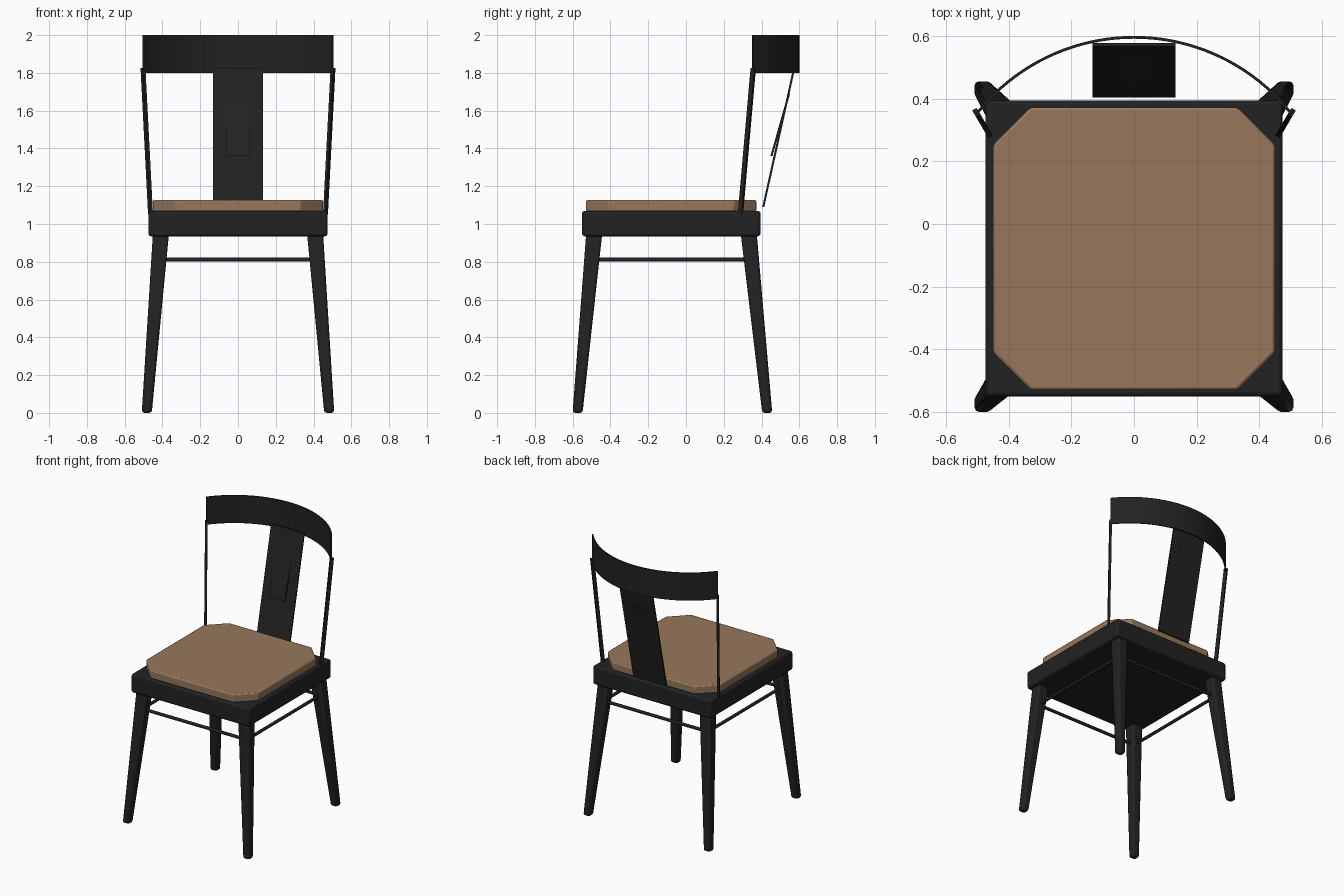
import bpy, bmesh, math
from mathutils import Vector, Matrix

if "Cube" in bpy.data.objects:
    bpy.data.objects.remove(bpy.data.objects["Cube"], do_unlink=True)


def make_material(name, rgb):
    mat = bpy.data.materials.new(name)
    mat.use_nodes = True
    mat.diffuse_color = (*rgb, 1)
    mat.node_tree.nodes["Principled BSDF"].inputs["Base Color"].default_value = (*rgb, 1)
    return mat


black = make_material("black_paint", (0.016, 0.016, 0.016))
tan = make_material("tan_leather", (0.31, 0.185, 0.108))


def finish(name, bm, mat, bevel=0, segments=2):
    bmesh.ops.recalc_face_normals(bm, faces=bm.faces)
    mesh = bpy.data.meshes.new(name)
    bm.to_mesh(mesh)
    bm.free()
    mesh.materials.append(mat)
    obj = bpy.data.objects.new(name, mesh)
    bpy.context.collection.objects.link(obj)
    if bevel:
        mod = obj.modifiers.new("soft_edges", "BEVEL")
        mod.width, mod.segments, mod.limit_method = bevel, segments, "ANGLE"
    bpy.ops.object.select_all(action="DESELECT")
    obj.select_set(True)
    bpy.context.view_layer.objects.active = obj
    bpy.ops.object.shade_smooth_by_angle(angle=math.radians(32))
    return obj


def loft(name, lower, upper, mat, bevel=0, segments=2):
    """Closed solid between two matching outlines."""
    bm = bmesh.new()
    a = [bm.verts.new(p) for p in lower]
    b = [bm.verts.new(p) for p in upper]
    bm.faces.new(a)
    bm.faces.new(b)
    for i in range(len(a)):
        j = (i + 1) % len(a)
        bm.faces.new((a[i], a[j], b[j], b[i]))
    return finish(name, bm, mat, bevel, segments)


def rectangle(centre, width, depth, angle=0):
    turn = Matrix.Rotation(angle, 3, "Z")
    return [Vector(centre) + turn @ Vector((sx * width / 2, sy * depth / 2, 0))
            for sx, sy in ((-1, -1), (1, -1), (1, 1), (-1, 1))]


def rod(name, start, end, radius):
    start, end = Vector(start), Vector(end)
    axis = end - start
    bm = bmesh.new()
    place = Matrix.Translation((start + end) / 2) @ axis.to_track_quat("Z", "Y").to_matrix().to_4x4()
    bmesh.ops.create_cone(bm, cap_ends=True, segments=12, radius1=radius,
                          radius2=radius, depth=axis.length, matrix=place)
    return finish(name, bm, black)


# Seat frame
loft("seat_frame", rectangle((0, -0.078, 0.935), 0.948, 0.945),
     rectangle((0, -0.078, 1.07), 0.948, 0.945), black, 0.015, 3)

# Cushion with clipped corners
hx, front, back, cut = 0.45, -0.53, 0.372, 0.12
outline = [(-hx + cut, front), (hx - cut, front), (hx, front + cut), (hx, back - cut),
           (hx - cut, back), (-hx + cut, back), (-hx, back - cut), (-hx, front + cut)]
loft("seat_cushion", [(x, y, 1.066) for x, y in outline],
     [(x, y, 1.127) for x, y in outline], tan, 0.009)

# Splayed tapering legs and slanted back posts
for side, sx in (("left", 1), ("right", -1)):
    for end, foot_y, top_y in (("front", -0.574, -0.486), ("back", 0.43, 0.332)):
        loft(f"{end}_{side}_leg", rectangle((sx * 0.483, foot_y, 0), 0.053, 0.053),
             rectangle((sx * 0.408, top_y, 0.95), 0.085, 0.085), black, 0.014)
    loft(f"{side}_back_post", rectangle((sx * 0.463, 0.288, 1.05), 0.016, 0.024, -sx * 0.55),
         rectangle((sx * 0.503, 0.356, 1.825), 0.016, 0.024, -sx * 0.55), black)

# Stretchers between the legs
sx, sf, sb, sz = 0.418, -0.498, 0.346, 0.812
rod("front_stretcher", (-sx, sf, sz), (sx, sf, sz), 0.011)
rod("back_stretcher", (-sx, sb, sz), (sx, sb, sz), 0.011)
rod("left_stretcher", (sx, sf, sz), (sx, sb, sz), 0.011)
rod("right_stretcher", (-sx, sf, sz), (-sx, sb, sz), 0.011)

# Curved top rail
radius, steps, thick = 0.643, 40, 0.009
spread = math.asin(0.505 / radius)
angles = [-spread + 2 * spread * i / steps for i in range(steps + 1)]


def arc(r, path):
    return [(r * math.sin(a), 0.6 - radius + r * math.cos(a)) for a in path]


bm = bmesh.new()
rings = [[bm.verts.new((x, y, z)) for (x, y), z in
          zip((o, o, i, i), (1.8, 2.0, 2.0, 1.8))]
         for o, i in zip(arc(radius, angles), arc(radius - thick, angles))]
for r, s in zip(rings, rings[1:]):
    for k in range(4):
        m = (k + 1) % 4
        bm.faces.new((r[k], r[m], s[m], s[k]))
bm.faces.new(rings[0])
bm.faces.new(rings[-1])
finish("top_rail", bm, black)

# Slanted back splat and the small raised panel on its front
loft("back_splat", rectangle((0, 0.409, 1.09), 0.264, 0.011),
     rectangle((0, 0.572, 1.822), 0.264, 0.011), black)
loft("splat_panel", rectangle((-0.002, 0.452, 1.36), 0.125, 0.011),
     rectangle((-0.002, 0.546, 1.69), 0.125, 0.011), black)
